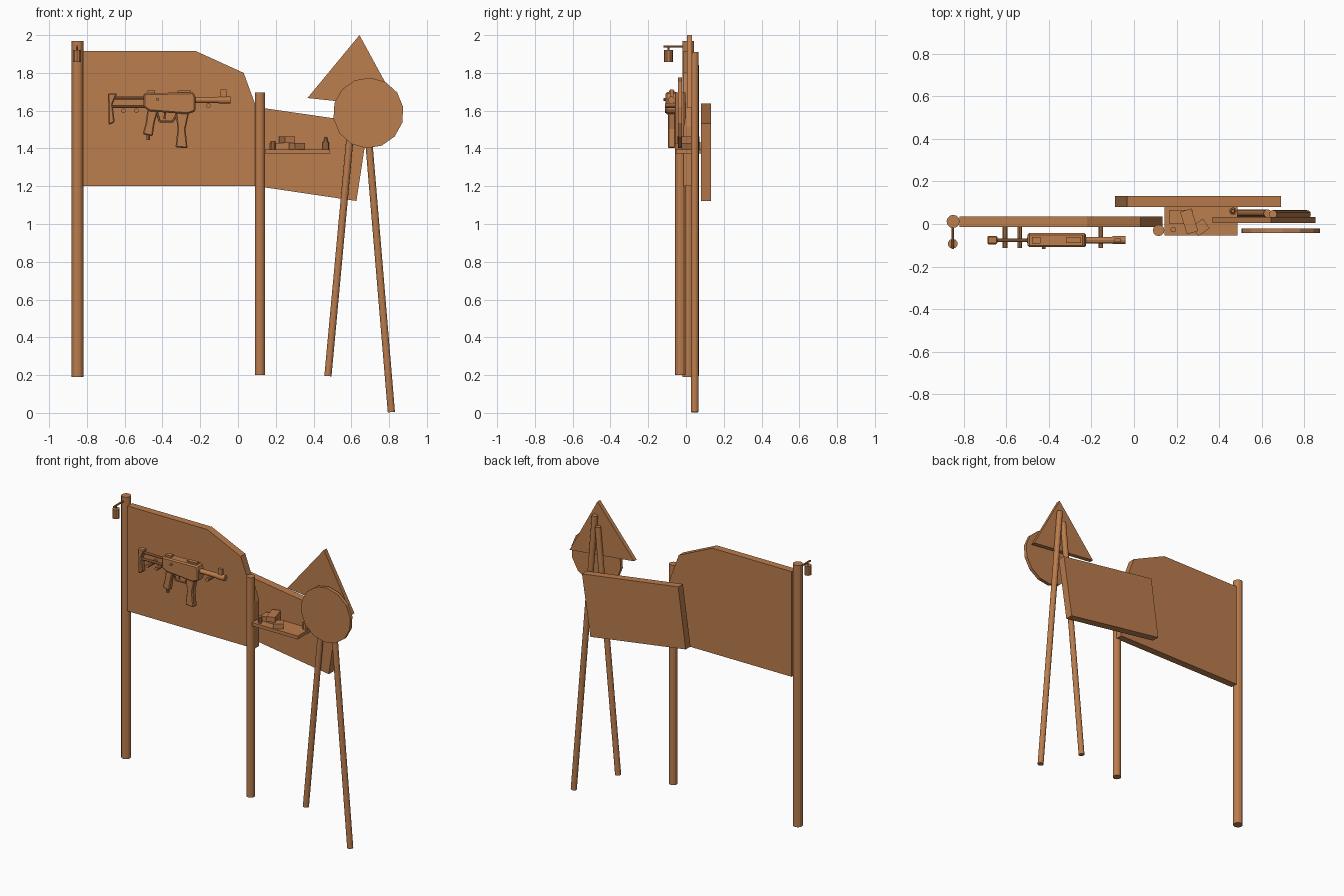
import bpy, bmesh, math
from mathutils import Vector, Matrix

wood = bpy.data.materials.new("warm brown")
wood.diffuse_color = (0.50, 0.205, 0.075, 1)


def finish(name, bm, bevel=0):
    bmesh.ops.recalc_face_normals(bm, faces=bm.faces)
    me = bpy.data.meshes.new(name)
    bm.to_mesh(me)
    bm.free()
    me.materials.append(wood)
    ob = bpy.data.objects.new(name, me)
    bpy.context.collection.objects.link(ob)
    if bevel:
        m = ob.modifiers.new("bevel", 'BEVEL')
        m.width, m.segments = bevel, 1
    return ob


def plate(name, pts, y0, y1, bevel=0):
    """Front (x, z) profile extruded from y0 to y1."""
    bm = bmesh.new()
    f = bm.faces.new([bm.verts.new((x, y0, z)) for x, z in pts])
    r = bmesh.ops.extrude_face_region(bm, geom=[f])
    vs = [g for g in r['geom'] if isinstance(g, bmesh.types.BMVert)]
    bmesh.ops.translate(bm, vec=(0, y1 - y0, 0), verts=vs)
    return finish(name, bm, bevel)


def rod(name, a, b, r, sides=12, r2=None):
    """Cylinder between two points."""
    a, b = Vector(a), Vector(b)
    d = b - a
    bm = bmesh.new()
    mat = Matrix.Translation((a + b) / 2) @ d.to_track_quat('Z', 'Y').to_matrix().to_4x4()
    bmesh.ops.create_cone(bm, cap_ends=True, segments=sides, radius1=r,
                          radius2=r if r2 is None else r2, depth=d.length, matrix=mat)
    return finish(name, bm)


def box(name, c, s, turn=0):
    bm = bmesh.new()
    mat = (Matrix.Translation(c) @ Matrix.Rotation(math.radians(turn), 4, 'Z')
           @ Matrix.Diagonal((*s, 1)))
    bmesh.ops.create_cube(bm, size=1, matrix=mat)
    return finish(name, bm)


# Posts and crossed legs
rod("left_post", (-0.85, 0.012, 0.19), (-0.85, 0.012, 1.97), 0.031)
rod("middle_post", (0.116, -0.03, 0.2), (0.116, -0.03, 1.695), 0.027)
rod("right_leg", (0.812, 0.046, 0.004), (0.653, 0.046, 1.91), 0.019)
rod("left_leg", (0.476, 0.05, 0.195), (0.628, 0.05, 1.84), 0.019)

# Boards and signs
plate("large_board", [(-0.82, 1.2), (0.135, 1.2), (0.135, 1.515), (0.03, 1.8),
                      (-0.222, 1.915), (-0.82, 1.915)], -0.014, 0.035)
plate("tilted_board", [(-0.09, 1.228), (0.627, 1.122), (0.69, 1.533), (-0.033, 1.638)],
      0.08, 0.132)
plate("triangle_sign", [(0.368, 1.667), (0.853, 1.615), (0.643, 2.0)], 0.004, 0.033)
ring = [math.radians(9.5 + 360 / 14 * i) for i in range(14)]
plate("round_sign", [(0.69 + 0.187 * math.cos(t), 1.588 + 0.187 * math.sin(t)) for t in ring],
      -0.043, -0.02)

# Hanging lantern
rod("lantern_arm", (-0.852, -0.01, 1.94), (-0.852, -0.118, 1.94), 0.006, 8)
rod("lantern_hanger", (-0.852, -0.093, 1.915), (-0.852, -0.093, 1.945), 0.005, 8)
rod("lantern", (-0.852, -0.093, 1.857), (-0.852, -0.093, 1.92), 0.023, 10)

# Shelf with its contents
box("shelf", (0.315, 0.013, 1.384), (0.345, 0.134, 0.023))
box("bottom_box", (0.222, 0.033, 1.412), (0.108, 0.064, 0.034))
box("top_box", (0.259, 0.012, 1.446), (0.055, 0.11, 0.034), 17)
box("front_box", (0.313, -0.016, 1.412), (0.065, 0.055, 0.034), 35)
rod("small_can", (0.185, -0.026, 1.395), (0.185, -0.026, 1.44), 0.013, 10)
rod("bottle", (0.465, 0.06, 1.395), (0.465, 0.06, 1.435), 0.018, 10)
rod("bottle_neck", (0.465, 0.06, 1.435), (0.465, 0.06, 1.46), 0.012, 10, 0.007)

# Pegs holding the display piece
for x, z in [(-0.606, 1.6), (-0.537, 1.6), (-0.156, 1.627)]:
    rod("peg", (x, -0.01, z), (x, -0.112, z), 0.012, 10)

# Display piece: body, grip, magazine, butt
Y = -0.076


def slab(name, pts, w, bevel=0.006):
    plate(name, pts, Y - w / 2, Y + w / 2, bevel)


slab("body", [(-0.5, 1.618), (-0.468, 1.597), (-0.267, 1.581), (-0.225, 1.597),
              (-0.225, 1.67), (-0.235, 1.698), (-0.5, 1.692)], 0.066, 0.008)
slab("rear_grip", [(-0.479, 1.61), (-0.421, 1.61), (-0.442, 1.533), (-0.452, 1.465),
                   (-0.505, 1.475), (-0.489, 1.533)], 0.034)
slab("magazine", [(-0.331, 1.6), (-0.257, 1.6), (-0.278, 1.502), (-0.267, 1.401),
                  (-0.331, 1.406), (-0.32, 1.502)], 0.04)
slab("butt", [(-0.69, 1.692), (-0.64, 1.692), (-0.664, 1.634), (-0.653, 1.539),
              (-0.685, 1.523), (-0.685, 1.607)], 0.04)
for z in (1.667, 1.622):
    rod("stock_bar", (-0.675, Y, z), (-0.49, Y, z), 0.009, 8)
rod("grip_knob", (-0.475, Y, 1.445), (-0.475, Y, 1.475), 0.01, 8)

# Trigger guard and trigger
guard = [(-0.43, 1.595), (-0.415, 1.543), (-0.345, 1.543), (-0.32, 1.59)]
for (xa, za), (xb, zb) in zip(guard, guard[1:]):
    rod("trigger_guard", (xa, Y, za), (xb, Y, zb), 0.006, 6)
rod("trigger", (-0.385, Y, 1.6), (-0.39, Y, 1.555), 0.005, 6)

# Barrel and top fittings
rod("barrel", (-0.23, Y, 1.656), (-0.1, Y, 1.656), 0.016)
rod("barrel_tip", (-0.102, Y, 1.656), (-0.04, Y, 1.656), 0.019)
box("front_sight", (-0.077, Y, 1.692), (0.03, 0.018, 0.04))
box("rear_sight", (-0.46, Y, 1.697), (0.04, 0.03, 0.018))
box("top_rail", (-0.285, Y, 1.7), (0.07, 0.026, 0.014))
rod("charging_knob", (-0.425, -0.1, 1.66), (-0.425, -0.118, 1.66), 0.008, 8)
